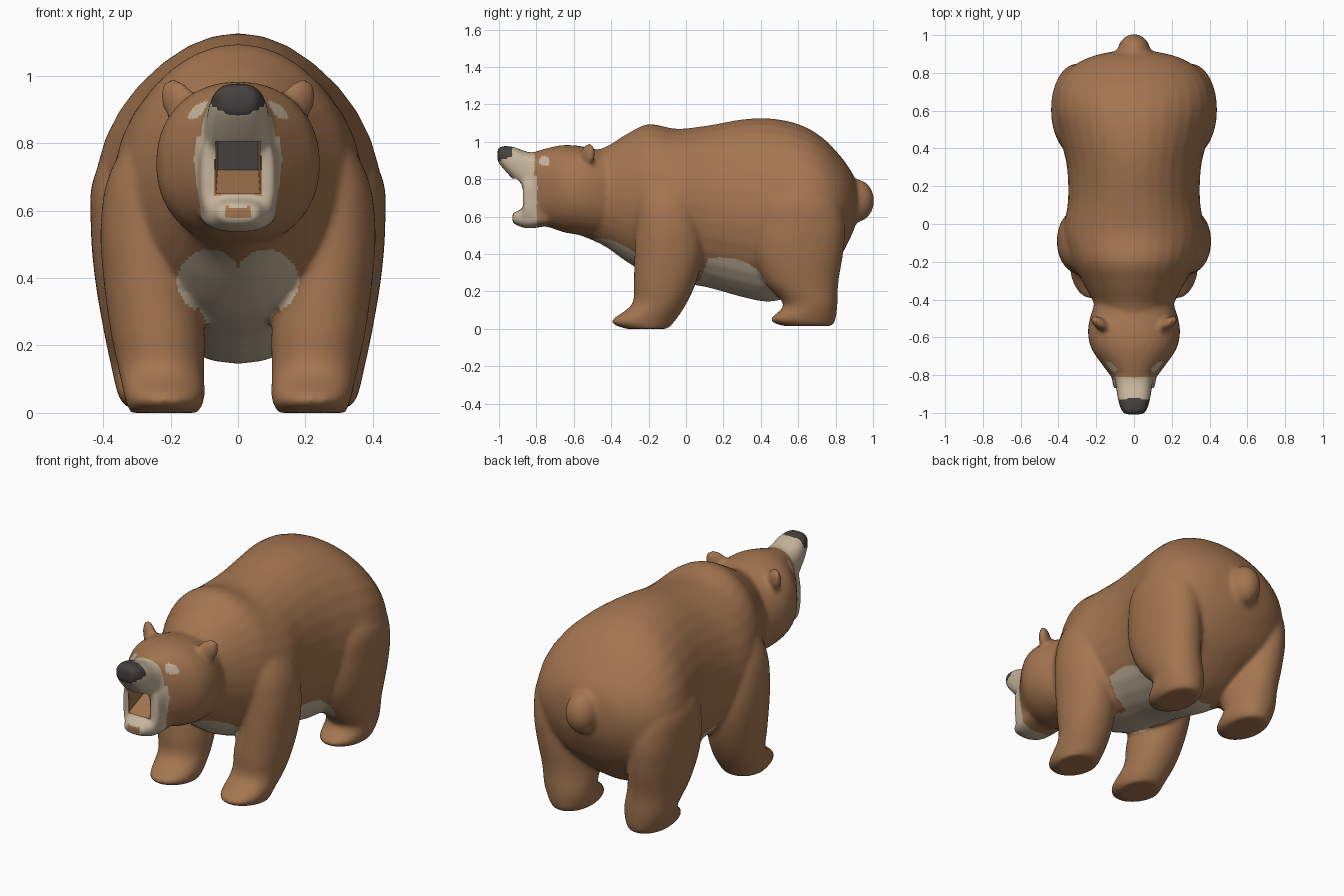
import bpy, bmesh, math
from mathutils import Matrix

if "Cube" in bpy.data.objects:
    bpy.data.objects.remove(bpy.data.objects["Cube"])

bm = bmesh.new()


def smooth_rows(rows, n=5):
    """Catmull-Rom interpolation between section rows."""
    out = []
    for i in range(len(rows) - 1):
        p0, p1, p2 = rows[max(i - 1, 0)], rows[i], rows[i + 1]
        p3 = rows[min(i + 2, len(rows) - 1)]
        for k in range(n):
            t = k / n
            out.append([0.5 * (2 * b + (c - a) * t + (2 * a - 5 * b + 4 * c - d) * t * t
                               + (3 * b - a - 3 * c + d) * t ** 3)
                        for a, b, c, d in zip(p0, p1, p2, p3)])
    out.append(list(rows[-1]))
    return out


def loft(rows, place, power=1.0, seg=32):
    """Rows: station, min/max of the first axis, min/max of the second axis."""
    rings = []
    for t, a0, a1, b0, b1 in smooth_rows(rows):
        ring = []
        for k in range(seg):
            ang = 2 * math.pi * k / seg
            c, s = math.cos(ang), math.sin(ang)
            u = math.copysign(abs(c) ** power, c)
            v = math.copysign(abs(s) ** power, s)
            ring.append(bm.verts.new(place(t, (a0 + a1) / 2 + u * (a1 - a0) / 2,
                                           (b0 + b1) / 2 + v * (b1 - b0) / 2)))
        rings.append(ring)
    faces = [bm.faces.new(rings[0]), bm.faces.new(rings[-1][::-1])]
    for r, q in zip(rings, rings[1:]):
        for k in range(seg):
            j = (k + 1) % seg
            faces.append(bm.faces.new((r[k], q[k], q[j], r[j])))
    bmesh.ops.recalc_face_normals(bm, faces=faces)


def along_y(rows, power=1.0):
    loft([(y, -w, w, z0, z1) for y, w, z0, z1 in rows], lambda t, a, b: (a, t, b), power)


def leg(rows):
    for side in (1, -1):
        loft(rows, lambda t, a, b: (side * a, b, t), 0.95)


def blob(loc, scale, rot=Matrix()):
    m = Matrix.Translation(loc) @ rot @ Matrix.Diagonal((*scale, 1))
    bmesh.ops.create_uvsphere(bm, u_segments=24, v_segments=16, radius=1, matrix=m)


# torso and neck: y, half width, bottom, top
along_y([(-.62, .17, .52, .94), (-.45, .20, .45, .965), (-.32, .265, .36, 1.04),
         (-.20, .33, .29, 1.095), (-.05, .373, .25, 1.07), (.12, .35, .22, 1.088),
         (.30, .355, .17, 1.12), (.45, .39, .145, 1.125), (.60, .425, .19, 1.095),
         (.72, .41, .28, 1.03), (.82, .345, .38, .93), (.885, .23, .50, .84), (.915, .1, .58, .77)])
# head
along_y([(-.36, .17, .50, .94), (-.44, .215, .49, .95), (-.55, .243, .50, .975),
         (-.65, .23, .515, .983), (-.74, .172, .545, .967), (-.815, .115, .56, .945)], 0.92)
# snout, cheeks and lower jaw
along_y([(-.72, .12, .70, .95), (-.83, .10, .72, .943), (-.92, .087, .795, .972),
         (-.98, .07, .86, .978), (-1.008, .05, .895, .965)], 0.75)
along_y([(-.66, .115, .56, .84), (-.80, .118, .555, .84), (-.872, .108, .57, .82)], 0.55)
along_y([(-.74, .12, .55, .65), (-.85, .10, .537, .645), (-.928, .06, .565, .62)], 0.75)
# front legs: z, inner x, outer x, front y, back y
leg([(0, .12, .32, -.32, -.10), (.04, .10, .335, -.40, -.06), (.13, .10, .355, -.29, 0),
     (.25, .10, .38, -.28, .055), (.40, .12, .40, -.275, .09), (.55, .12, .408, -.27, .085),
     (.70, .12, .385, -.26, .06), (.85, .10, .30, -.23, .03), (.93, .08, .2, -.18, -.04)])
# hind legs
leg([(.015, .14, .33, .52, .78), (.05, .12, .355, .45, .80), (.13, .12, .375, .52, .81),
     (.25, .13, .40, .42, .815), (.40, .14, .425, .36, .84), (.55, .15, .437, .36, .85),
     (.70, .15, .428, .39, .82), (.85, .13, .33, .46, .75)])
# ears and tail
for s in (1, -1):
    blob((s * .175, -.53, .92), (.055, .03, .08),
         Matrix.Rotation(s * .6, 4, 'Z') @ Matrix.Rotation(s * .65, 4, 'Y'))
blob((0, .91, .685), (.088, .096, .115))

mesh = bpy.data.meshes.new("bear_body")
bm.to_mesh(mesh)
bm.free()
bear = bpy.data.objects.new("bear_body", mesh)
bpy.context.collection.objects.link(bear)

# cutter for the open mouth, with a floor that rises to the back as a tongue
bpy.ops.mesh.primitive_cube_add(size=1)
cutter = bpy.context.object
cutter.name = "mouth_cutter"
cutter.hide_render = True
for v in cutter.data.vertices:
    back = v.co.y > 0
    top = v.co.z > 0
    v.co = (math.copysign(.06 if back else .07, v.co.x), -.73 if back else -1,
            .805 if top else (.72 if back else .59))
dense = cutter.modifiers.new("dense", 'SUBSURF')
dense.subdivision_type, dense.levels = 'SIMPLE', 4

# fuse the parts to one soft skin, then carve the mouth
mod = bear.modifiers.new("fuse", 'REMESH')
mod.mode, mod.voxel_size = 'VOXEL', 0.011
mod = bear.modifiers.new("soften", 'SMOOTH')
mod.factor, mod.iterations = 0.5, 12
mod = bear.modifiers.new("mouth", 'BOOLEAN')
mod.operation, mod.object, mod.solver = 'DIFFERENCE', cutter, 'EXACT'
bpy.context.view_layer.update()
skin = bpy.data.meshes.new_from_object(bear.evaluated_get(bpy.context.evaluated_depsgraph_get()))
bear.modifiers.clear()
bear.data = skin
bpy.data.objects.remove(cutter)

# colours
skin.materials.clear()
for name, col in (("brown_fur", (.37, .18, .08)), ("beige_fur", (.56, .46, .33)),
                  ("dark_nose", (.06, .053, .05))):
    mat = bpy.data.materials.new(name)
    mat.diffuse_color = (*col, 1)
    mat.use_nodes = True
    mat.node_tree.nodes["Principled BSDF"].inputs["Base Color"].default_value = mat.diffuse_color
    skin.materials.append(mat)


def colour(c, n):
    x, y, z = abs(c.x), c.y, c.z
    if y < -.925 and z > .885 + .6 * max(0, x - .03):                 # nose
        return 2
    floor = .59 + .13 * (y + 1) / .27
    if x < .071 and -.875 < y < -.70 and floor - .003 < z < .807:     # inside of mouth
        return 2 if z > .718 and abs(n.x) < .6 else 0
    if x < .035 and y < -.885 and .578 < z < .612:                    # lip spot
        return 0
    if y < -.812 and x < .13:                                         # muzzle
        return 1
    if z < .82 and y < -.795 and x < .13:
        return 1
    if x > .07 and math.hypot(y + .757, z - .897) < .028:             # eye patches
        return 1
    if -.55 < y < -.2 and n.y < .1:                                   # chest patch
        if math.hypot(x - .085, z - .39) < .095 and z > .29:
            return 1
        if x < .09 and .24 < z < .43:
            return 1
    if z < .38 - 2.5 * max(0, y - .22) ** 2 and n.z < .1:             # belly
        if .4 * (z - .14) + .025 < y < .33 + .65 * (.4 - z) and z > .15:
            return 1
        if x < .11 and -.3 < y < .58 and n.z < -.6 and z > .13:
            return 1
    return 0


for p in skin.polygons:
    p.material_index = colour(p.center, p.normal)

bpy.ops.object.select_all(action='DESELECT')
bear.select_set(True)
bpy.context.view_layer.objects.active = bear
bpy.ops.object.shade_smooth_by_angle(angle=math.radians(40))
